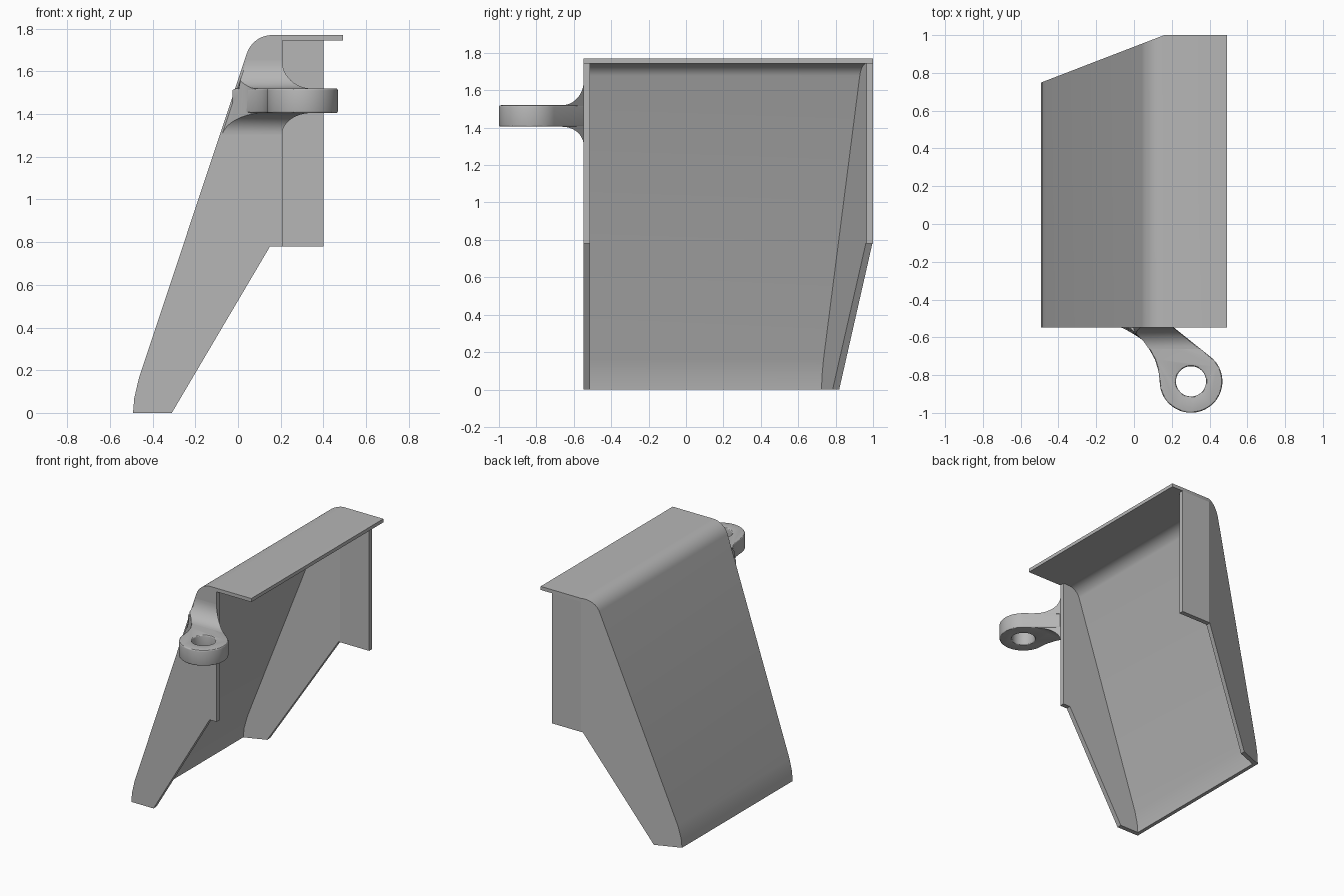
import bpy, bmesh
from math import sin, cos, radians, sqrt

cube = bpy.data.objects.get("Cube")
if cube:
    bpy.data.objects.remove(cube, do_unlink=True)

GREY = (0.47, 0.47, 0.47, 1)
mat = bpy.data.materials.new("plain grey")
mat.use_nodes = True
mat.diffuse_color = GREY
mat.node_tree.nodes["Principled BSDF"].inputs["Base Color"].default_value = GREY

FRONT, BACK, FOLD = -0.547, 1.0, 0.16
WALL, SHEET = 0.035, 0.026


def back_y(x):
    """Outer back surface: square past the fold, raked inward before it."""
    return BACK - 0.385 * max(0, FOLD - x)


def finish(name, bm, bevel=0):
    bmesh.ops.recalc_face_normals(bm, faces=bm.faces[:])
    mesh = bpy.data.meshes.new(name)
    bm.to_mesh(mesh)
    bm.free()
    mesh.materials.append(mat)
    obj = bpy.data.objects.new(name, mesh)
    bpy.context.collection.objects.link(obj)
    bpy.ops.object.select_all(action="DESELECT")
    obj.select_set(True)
    bpy.context.view_layer.objects.active = obj
    if bevel:
        mod = obj.modifiers.new("soft rim", "BEVEL")
        mod.width, mod.segments = bevel, 3
        mod.limit_method, mod.angle_limit = "ANGLE", radians(50)
        bpy.ops.object.modifier_apply(modifier=mod.name)
    bpy.ops.object.shade_smooth_by_angle(angle=radians(30))
    return obj


def loft(name, rings):
    """Join equal closed rings into a capped solid."""
    bm = bmesh.new()
    rows = [[bm.verts.new(p) for p in ring] for ring in rings]
    n = len(rows[0])
    for a, b in zip(rows, rows[1:]):
        for i in range(n):
            j = (i + 1) % n
            bm.faces.new((a[i], a[j], b[j], b[i]))
    bm.faces.new(rows[0])
    bm.faces.new(rows[-1])
    return finish(name, bm)


# Folded cover sheet: slanted face, rounded shoulder and top flange
def shoulder(r):
    return [(FOLD + r * cos(radians(a)), 1.645 + r * sin(radians(a)))
            for a in [161 - 71 * i / 12 for i in range(13)]]


foot = [(-0.492, 0), (-0.486, 0.07), (-0.465, 0.16)]
outer = foot + shoulder(0.125) + [(0.492, 1.77)]
inner = [(x + SHEET * 1.06, z) for x, z in foot] + shoulder(0.125 - SHEET) + [(0.492, 1.77 - SHEET)]
loft("cover_sheet", [
    [(ox, FRONT, oz), (ix, FRONT, iz), (ix, back_y(ix), iz), (ox, back_y(ox), oz)]
    for (ox, oz), (ix, iz) in zip(outer, inner)])


# Side walls fitted under the sheet
def wall_outline(right):
    return inner[:-1] + [(right, 1.77 - SHEET), (right, 0.78), (0.15, 0.78), (-0.31, 0)]


front = wall_outline(0.208)
loft("front_wall", [[(x, y, z) for x, z in front] for y in (FRONT, FRONT + WALL)])
rear = wall_outline(FOLD + 0.001)
loft("back_wall", [[(x, back_y(x) - t, z) for x, z in rear] for t in (0, WALL)])
loft("back_flange", [[(x, BACK - t, z) for x, z in
                      ((FOLD, 0.78), (0.4, 0.78), (0.4, 1.77 - SHEET), (FOLD, 1.77 - SHEET))]
                     for t in (0, WALL)])

# Mounting lug with a round hole
CX, CY, R, HOLE = 0.302, -0.833, 0.166, 0.08
LOW, HIGH = 1.405, 1.52
neck = [(-0.03, FRONT), (0.01, -0.58), (0.05, -0.62), (0.085, -0.67),
        (0.112, -0.72), (0.13, -0.78)]
arc = [(CX + R * cos(radians(a)), CY + R * sin(radians(a))) for a in range(180, 411, 5)]
rim = neck + arc + [(0.21, FRONT)]
hole = [(CX + HOLE * cos(radians(a)), CY + HOLE * sin(radians(a))) for a in range(0, 360, 8)]
bm = bmesh.new()
for loop in (rim, hole):
    vs = [bm.verts.new((x, y, LOW)) for x, y in loop]
    for a, b in zip(vs, vs[1:] + vs[:1]):
        bm.edges.new((a, b))
bmesh.ops.triangle_fill(bm, use_beauty=True, edges=bm.edges[:], normal=(0, 0, 1))
bmesh.ops.dissolve_limit(bm, angle_limit=0.01, verts=[], edges=bm.edges[:])
top = bmesh.ops.extrude_face_region(bm, geom=bm.faces[:])["geom"]
bmesh.ops.translate(bm, vec=(0, 0, HIGH - LOW),
                    verts=[v for v in top if isinstance(v, bmesh.types.BMVert)])
finish("mounting_lug", bm, bevel=0.009)


# Flared root blending the lug into the front wall
def neck_x(y):
    for (x0, y0), (x1, y1) in zip(neck, neck[1:]):
        if y >= y1:
            return x0 + (x1 - x0) * (y - y0) / (y1 - y0)
    return neck[-1][0]


def slope_x(z):
    return -0.465 + (z - 0.16) * 0.3325


rings = []
for i in range(13):
    t = 1 - cos(radians(90 * i / 12))
    y = FRONT - 0.115 * t
    flare = 1 - sqrt(max(0, 1 - (1 - t) ** 2))
    zt, zb = HIGH + 0.13 * flare, LOW - 0.1 * flare
    xr = 0.207 + (FRONT - y) * 1.2
    grow = neck_x(y) - neck[0][0]
    rings.append([(max(neck_x(y), slope_x(zt) + 0.01), y, zt), (xr, y, zt), (xr, y, zb),
                  (slope_x(zb) + 0.01 + grow * (1 + 0.4 * t), y, zb)])
loft("lug_root", rings)
